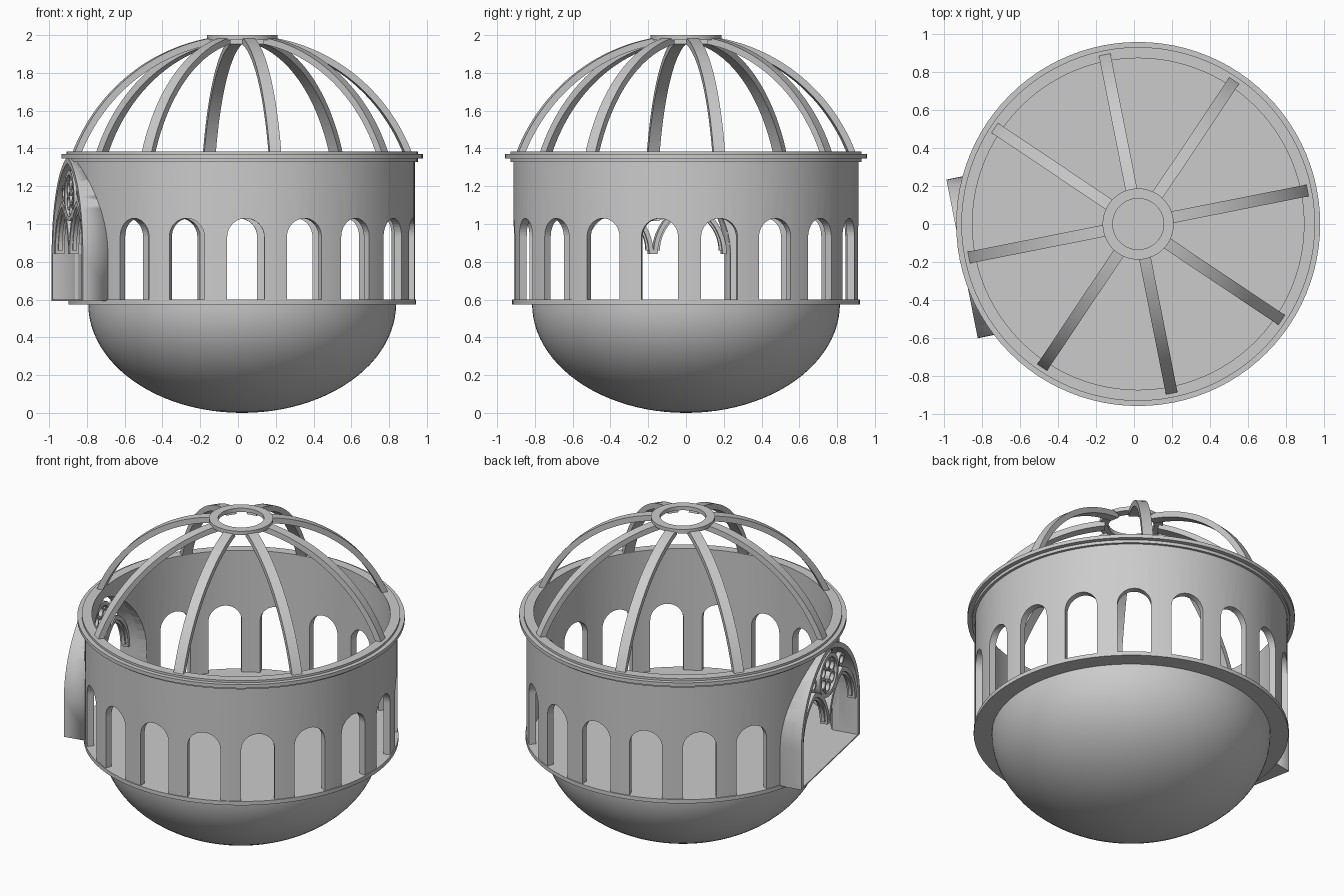
import bpy, bmesh
from math import sin, cos, pi, radians, sqrt, atan2, asin

if "Cube" in bpy.data.objects:
    bpy.data.objects.remove(bpy.data.objects["Cube"])

CX = 0.022               # axis of the round body
PORTAL = radians(191.2)  # direction the portal faces
SEG = 96


def finish(name, bm, smooth=True):
    bmesh.ops.recalc_face_normals(bm, faces=bm.faces)
    me = bpy.data.meshes.new(name)
    bm.to_mesh(me)
    bm.free()
    ob = bpy.data.objects.new(name, me)
    bpy.context.collection.objects.link(ob)
    if smooth:
        bpy.ops.object.select_all(action='DESELECT')
        ob.select_set(True)
        bpy.context.view_layer.objects.active = ob
        bpy.ops.object.shade_smooth_by_angle(angle=radians(30))
    return ob


def lathe(name, profile, closed=True):
    """Revolve (r, z) points around the body axis."""
    bm = bmesh.new()
    rings = []
    for r, z in profile:
        if r < 1e-5:
            rings.append([bm.verts.new((CX, 0, z))] * SEG)
        else:
            rings.append([bm.verts.new((CX + r * cos(2 * pi * i / SEG), r * sin(2 * pi * i / SEG), z))
                          for i in range(SEG)])
    n = len(rings)
    for k in range(n if closed else n - 1):
        a, b = rings[k], rings[(k + 1) % n]
        for i in range(SEG):
            j = (i + 1) % SEG
            vs = list(dict.fromkeys((a[i], a[j], b[j], b[i])))
            if len(vs) > 2:
                bm.faces.new(vs)
    return finish(name, bm)


def place(angle, t, d, z):
    """Tangent offset t, distance d from the axis, height z, facing angle."""
    return (CX + d * cos(angle) - t * sin(angle), d * sin(angle) + t * cos(angle), z)


def arch(half, spring, rise, bottom=None, t0=0, n=12):
    """Outline of an arch: round if rise == half, pointed if taller."""
    c = (rise * rise - half * half) / (2 * half)
    R, top = half + c, atan2(rise, c)
    right = [(R * cos(top * i / n) - c, spring + R * sin(top * i / n)) for i in range(n + 1)]
    pts = right + [(-t, z) for t, z in right[-2::-1]]
    if bottom is not None:
        pts = [(half, bottom)] + pts + [(-half, bottom)]
    return [(t + t0, z) for t, z in pts]


def circle(r, t0, z0, n=32):
    return [(t0 + r * cos(2 * pi * i / n), z0 + r * sin(2 * pi * i / n)) for i in range(n)]


def add_prism(bm, pts, angle, d0, d1):
    a = [bm.verts.new(place(angle, t, d0, z)) for t, z in pts]
    b = [bm.verts.new(place(angle, t, d1, z)) for t, z in pts]
    bm.faces.new(a)
    bm.faces.new(b[::-1])
    for i in range(len(a)):
        j = (i + 1) % len(a)
        bm.faces.new((a[i], b[i], b[j], a[j]))


def add_band(bm, outer, inner, d0, d1, closed=False):
    """Flat strip between two outlines in the portal plane, extruded in depth."""
    st = [[bm.verts.new(place(PORTAL, t, d, z)) for (t, z), d in
           ((o, d0), (o, d1), (i, d1), (i, d0))] for o, i in zip(outer, inner)]
    n = len(st)
    for k in range(n if closed else n - 1):
        a, b = st[k], st[(k + 1) % n]
        for i in range(4):
            j = (i + 1) % 4
            bm.faces.new((a[i], a[j], b[j], b[i]))
    if not closed:
        bm.faces.new(st[0])
        bm.faces.new(st[-1][::-1])


def cut(ob, cutter):
    m = ob.modifiers.new("cut", 'BOOLEAN')
    m.operation, m.solver, m.object = 'DIFFERENCE', 'EXACT', cutter
    bpy.context.view_layer.objects.active = ob
    bpy.ops.object.modifier_apply(modifier=m.name)
    bpy.data.objects.remove(cutter)


# Bowl and floor plate
lathe("bowl", [(0.815 * cos(pi / 2 * i / 24) if i < 24 else 0, 0.578 - 0.578 * sin(pi / 2 * i / 24))
               for i in range(25)], closed=False)
lathe("floor", [(0, 0.575), (0.92, 0.575), (0.92, 0.6), (0, 0.6)])

# Drum wall with fifteen round-headed windows and the portal opening
wall = lathe("wall", [(0.872, 0.599), (0.914, 0.599), (0.914, 1.34), (0.872, 1.34)])
bm = bmesh.new()
for k in range(2, 17):
    add_prism(bm, arch(0.098, 0.932, 0.098, 0.55), PORTAL + radians(20 * k), 0.75, 1.05)
add_prism(bm, arch(0.395, 0.84, 0.48, 0.55), PORTAL, 0.6, 1.1)
cut(wall, finish("opening_cutter", bm, False))

# Stepped cornice
lathe("cornice", [(0.872, 1.328), (0.93, 1.328), (0.93, 1.347), (0.957, 1.347), (0.957, 1.37),
                  (0.93, 1.37), (0.93, 1.384), (0.872, 1.384)])

# Dome ribs and crown ring
R, ZC = 0.977, 1.023
a0, a1 = asin(0.914 / R), asin(0.16 / R)
for k in range(8):
    bm = bmesh.new()
    ang = PORTAL + k * pi / 4
    prev = None
    for i in range(25):
        a = a0 + (a1 - a0) * i / 24
        cur = [bm.verts.new(place(ang, t, q * sin(a), ZC + q * cos(a)))
               for t, q in ((-0.031, R), (0.031, R), (0.031, R - 0.035), (-0.031, R - 0.035))]
        if prev:
            for s in range(4):
                e = (s + 1) % 4
                bm.faces.new((prev[s], prev[e], cur[e], cur[s]))
        else:
            bm.faces.new(cur)
        prev = cur
    bm.faces.new(prev[::-1])
    finish("dome_rib_%d" % (k + 1), bm)
lathe("crown_ring", [(0.134, 1.975), (0.187, 1.975), (0.187, 2.0), (0.134, 2.0)])

# Portal: pointed shell trimmed to the inside of the drum, and its sill
bm = bmesh.new()
add_band(bm, arch(0.425, 0.84, 0.513, 0.595, n=20), arch(0.395, 0.84, 0.48, 0.595, n=20), 0.6, 0.944)
shell = finish("portal_shell", bm)
cut(shell, lathe("trim_cutter", [(0, 0.3), (0.873, 0.3), (0.873, 1.8), (0, 1.8)]))
bm = bmesh.new()
add_prism(bm, [(-0.425, 0.592), (0.425, 0.592), (0.425, 0.6), (-0.425, 0.6)], PORTAL, 0.78, 0.944)
finish("portal_sill", bm, False)

# Portal tracery: twin lancets, inner mouldings and a foiled rosette
bm = bmesh.new()
for t in (-0.1975, 0.1975):
    add_band(bm, arch(0.1975, 0.84, 0.28, t0=t), arch(0.175, 0.84, 0.25, t0=t), 0.885, 0.935)
    add_band(bm, arch(0.178, 0.86, 0.235, t0=t), arch(0.16, 0.86, 0.205, t0=t), 0.9, 0.92)
    add_band(bm, circle(0.04, t * 1.02, 1.165, 20), circle(0.025, t * 1.02, 1.165, 20), 0.895, 0.925, True)
finish("portal_lancets", bm)
bm = bmesh.new()
add_band(bm, circle(0.135, 0, 1.15), circle(0.11, 0, 1.15), 0.885, 0.935, True)
for k in range(6):
    t, z = 0.073 * sin(k * pi / 3), 1.15 + 0.073 * cos(k * pi / 3)
    add_band(bm, circle(0.04, t, z, 20), circle(0.028, t, z, 20), 0.895, 0.925, True)
finish("portal_rosette", bm)
